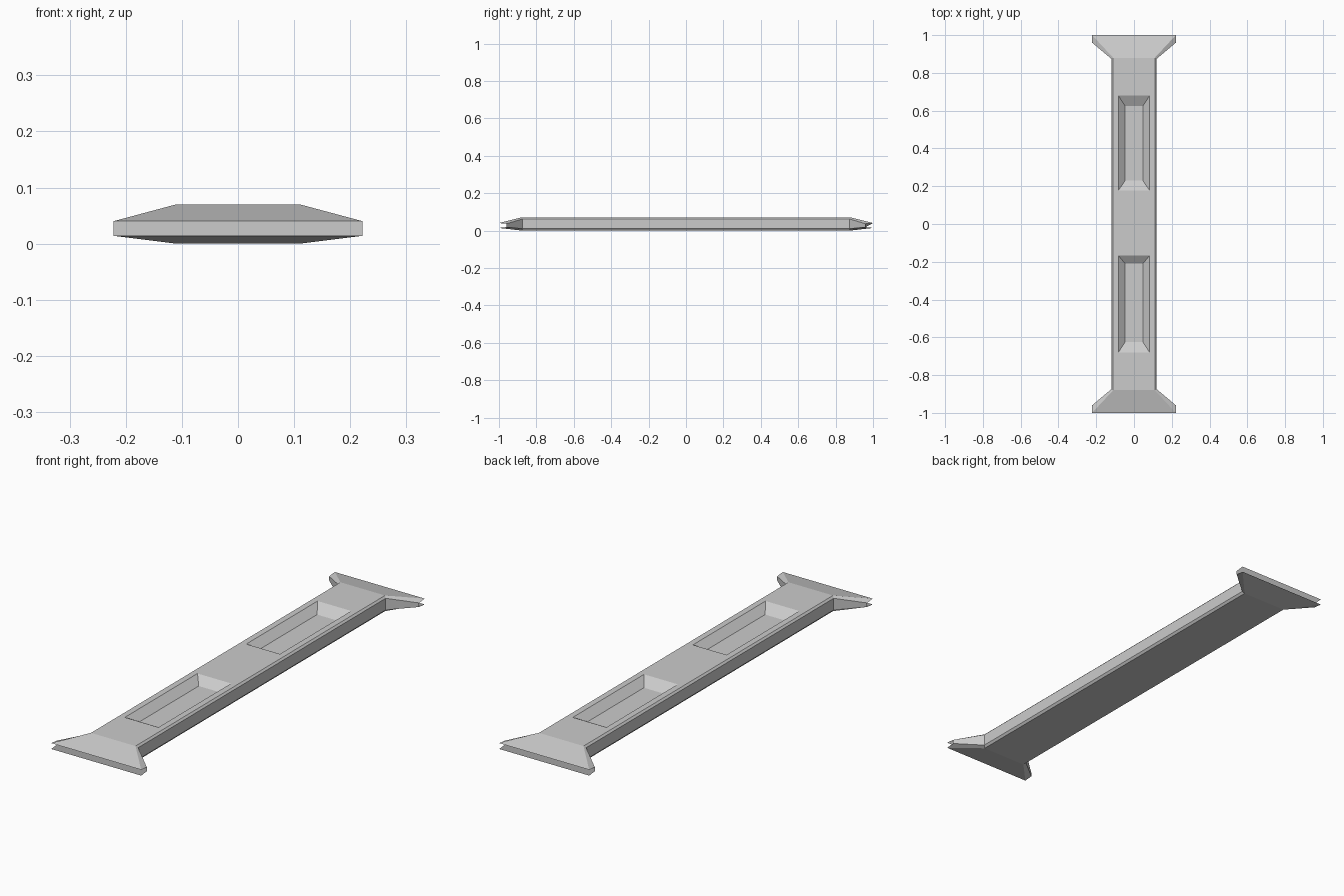
import bpy
import bmesh

default_cube = bpy.data.objects.get("Cube")
if default_cube:
    bpy.data.objects.remove(default_cube, do_unlink=True)

# Single flat material
grey = bpy.data.materials.new("light grey")
grey.use_nodes = True
colour = (0.6, 0.6, 0.6, 1.0)
grey.diffuse_color = colour
grey.node_tree.nodes["Principled BSDF"].inputs["Base Color"].default_value = colour

bm = bmesh.new()


def ring(points):
    return [bm.verts.new(p) for p in points]


def section(right):
    """Closed cross-section from its right half, top edge to bottom edge."""
    left = [(-x, y, z) for x, y, z in reversed(right)]
    return ring(right + left)


def bridge(a, b, skip=None):
    """Join two loops with quads, leaving one span open if asked."""
    for i in range(len(a)):
        if i != skip:
            j = (i + 1) % len(a)
            bm.faces.new((a[i], a[j], b[j], b[i]))


def rectangle(half_x, y0, y1, z):
    return ring([(half_x, y0, z), (half_x, y1, z),
                 (-half_x, y1, z), (-half_x, y0, z)])


TOP = 0.07
FLOOR = 0.04


def body_section(y, shoulder_y):
    return section([(0.11, y, TOP), (0.118, shoulder_y, 0.062),
                    (0.118, shoulder_y, 0.01), (0.11, y, 0)])


def end_section(s):
    return section([(0.222, s, 0.04), (0.222, s * 0.96, 0.036),
                    (0.222, s * 0.96, 0.018), (0.222, s, 0.014)])


# Bar with chamfered edges, open on top where the recesses sit
middle = body_section(0, 0)
TOP_SPAN = len(middle) - 1
for s, near_rim, near_floor in ((-1, 0.167, 0.21), (1, 0.177, 0.23)):
    neck = body_section(s * 0.88, s * 0.873)
    bridge(middle, neck, skip=TOP_SPAN)

    # Flared end, tapering to a thin edge
    tip = end_section(s)
    bridge(neck, tip)
    bm.faces.new(tip)

    # Recess with sloping walls
    border = [middle[0], neck[0], neck[-1], middle[-1]]
    rim = rectangle(0.083, s * near_rim, s * 0.68, TOP)
    floor = rectangle(0.047, s * near_floor, s * 0.625, FLOOR)
    bridge(border, rim)
    bridge(rim, floor)
    bm.faces.new(floor)

bmesh.ops.recalc_face_normals(bm, faces=bm.faces[:])
mesh = bpy.data.meshes.new("flared_bar")
bm.to_mesh(mesh)
bm.free()
mesh.materials.append(grey)
bar = bpy.data.objects.new("flared_bar", mesh)
bpy.context.collection.objects.link(bar)
